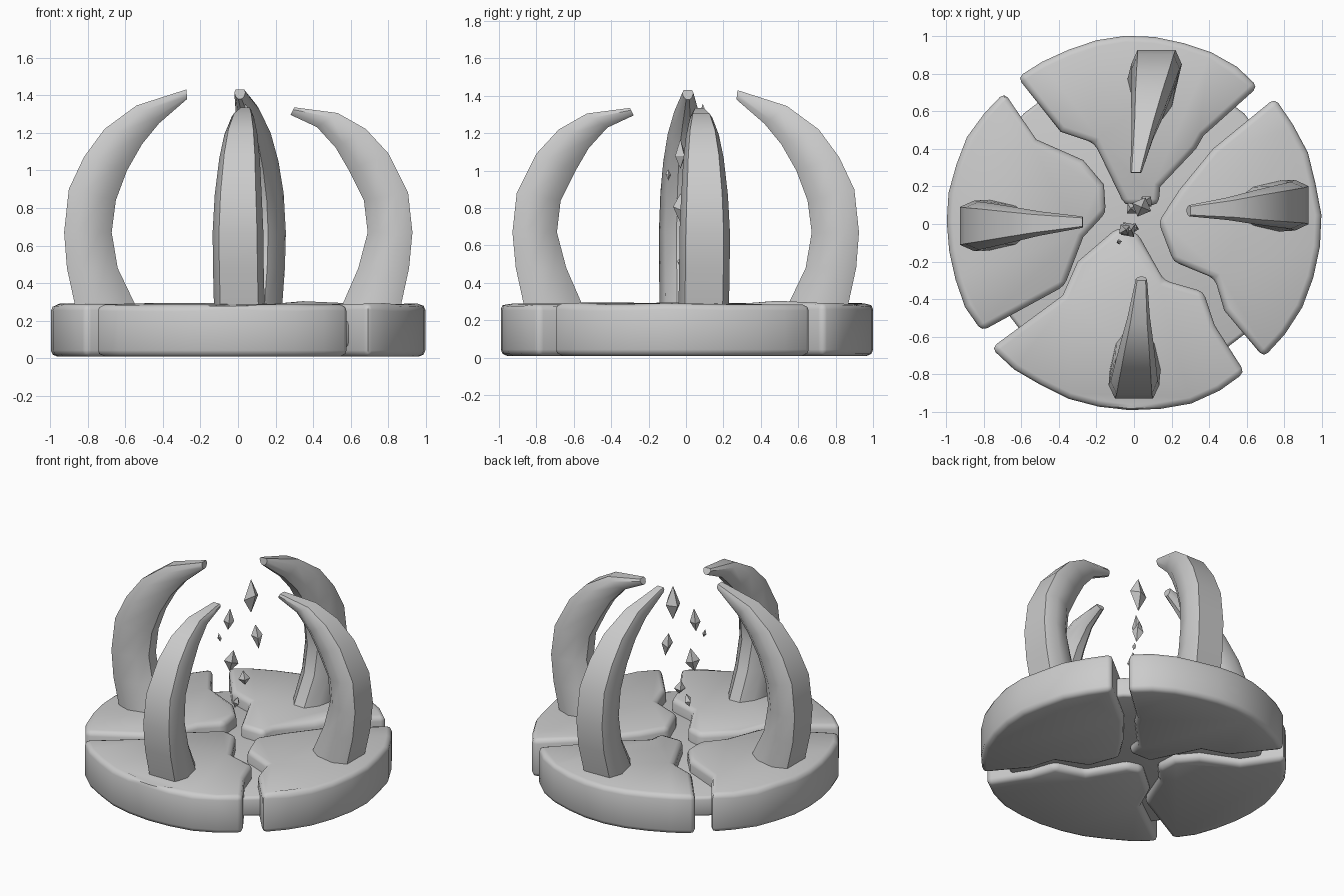
import bpy, bmesh, math, random
from mathutils import Matrix, Vector

if "Cube" in bpy.data.objects:
    bpy.data.objects.remove(bpy.data.objects["Cube"])

random.seed(4)


def make_object(name, bm, bevel=0, smooth=None):
    bmesh.ops.recalc_face_normals(bm, faces=bm.faces[:])
    mesh = bpy.data.meshes.new(name)
    bm.to_mesh(mesh)
    bm.free()
    ob = bpy.data.objects.new(name, mesh)
    bpy.context.collection.objects.link(ob)
    bpy.ops.object.select_all(action='DESELECT')
    ob.select_set(True)
    bpy.context.view_layer.objects.active = ob
    if bevel:
        m = ob.modifiers.new("bevel", 'BEVEL')
        m.width, m.segments = bevel, 2
        m.limit_method, m.angle_limit = 'ANGLE', math.radians(40)
        bpy.ops.object.modifier_apply(modifier=m.name)
    if smooth:
        bpy.ops.object.shade_smooth_by_angle(angle=math.radians(smooth))
    return ob


def slab(name, crack):
    """Stone wedge: jagged inner crack line closed by a chipped outer arc."""
    a0 = math.atan2(crack[-1][1], crack[-1][0])
    a1 = math.atan2(crack[0][1], crack[0][0])
    d = (a1 - a0 + math.pi) % (2 * math.pi) - math.pi
    n = 9
    pts = list(crack)
    for i in range(1, n):
        a = a0 + d * i / n
        r = 1.003 - random.uniform(0, 0.014)
        pts.append((r * math.cos(a), r * math.sin(a)))
    bm = bmesh.new()
    face = bm.faces.new([bm.verts.new((x, y, 0.01)) for x, y in pts])
    ext = bmesh.ops.extrude_face_region(bm, geom=[face])
    for v in ext["geom"]:
        if isinstance(v, bmesh.types.BMVert):
            v.co.z = 0.288 + random.uniform(-0.006, 0.006)
    return make_object(name, bm, 0.033, 50)


# Four broken slabs
slab("back_slab", [(-.62, .78), (-.39, .49), (-.21, .43), (-.05, .10), (.13, .10),
                   (.14, .20), (.33, .40), (.37, .47), (.66, .73)])
slab("left_slab", [(-.69, .70), (-.52, .45), (-.27, .34), (-.16, .21), (-.15, .06),
                   (-.27, -.07), (-.37, -.33), (-.81, -.57)])
slab("right_slab", [(.75, .67), (.42, .40), (.24, .18), (.13, .01), (.21, -.20),
                    (.43, -.29), (.48, -.46), (.69, -.71)])
slab("front_slab", [(-.76, -.66), (-.38, -.38), (-.30, -.20), (-.09, -.02), (.02, -.05),
                    (.16, -.30), (.37, -.36), (.43, -.54), (.59, -.79)])

# Recessed core visible inside the cracks
bm = bmesh.new()
bmesh.ops.create_cone(bm, cap_ends=True, segments=24, radius1=0.83, radius2=0.83,
                      depth=0.14, matrix=Matrix.Translation((0, 0, 0.13)))
make_object("inner_core", bm, 0.02, 50)

# Fang stations: outer radius, outer z, inner radius, inner z, half width
TALL = [(.86, .25, .53, .25, .135), (.91, .48, .64, .48, .135), (.925, .67, .672, .67, .135),
        (.90, .90, .65, .84, .128), (.82, 1.07, .59, 1.00, .115), (.71, 1.22, .51, 1.14, .095),
        (.54, 1.345, .42, 1.25, .065), (.275, 1.43, .27, 1.38, .03)]
SHORT = [(.86, .25, .54, .25, .135), (.91, .48, .64, .48, .135), (.928, .67, .69, .67, .135),
         (.905, .88, .67, .84, .125), (.80, 1.09, .59, 1.00, .108), (.68, 1.22, .52, 1.12, .088),
         (.53, 1.305, .42, 1.23, .06), (.30, 1.335, .28, 1.295, .03)]
# Cross-section: depth fraction (0 outer, 1 inner), width fraction
SECTION = [(0, .75), (.3, 1), (.75, .75), (1, .3), (1, -.3), (.75, -.75), (.3, -1), (0, -.75)]


def fang(name, stations, angle, base_off, tip_off):
    bm = bmesh.new()
    rot = Matrix.Rotation(math.radians(angle), 4, 'Z')
    rings = []
    for ro, zo, ri, zi, w in stations:
        s = min(1, max(0, (0.8 - (ro + ri) / 2) / 0.52))
        off = base_off + (tip_off - base_off) * s
        rings.append([bm.verts.new(rot @ Vector((ro + (ri - ro) * t, off + w * k,
                                                 zo + (zi - zo) * t)))
                      for t, k in SECTION])
    n = len(SECTION)
    for a, b in zip(rings, rings[1:]):
        for i in range(n):
            j = (i + 1) % n
            bm.faces.new((a[i], a[j], b[j], b[i]))
    bm.faces.new(rings[0])
    bm.faces.new(rings[-1])
    return make_object(name, bm, 0, 42)


# Four curved fangs
fang("left_fang", TALL, 180, .01, -.01)
fang("back_fang", TALL, 90, -.12, -.01)
fang("front_fang", SHORT, -90, 0, .04)
fang("right_fang", SHORT, 0, .10, .07)

# Floating crystal shards: x, y, z, radius, half height
SHARDS = [(.04, .09, 1.236, .055, .12), (-.05, -.03, 1.09, .035, .08), (-.08, -.095, .977, .015, .03),
          (.067, .12, .94, .037, .085), (-.03, -.03, .80, .048, .08), (-.01, .083, .64, .038, .05),
          (0, -.02, .505, .028, .045)]
for i, (x, y, z, r, h) in enumerate(SHARDS):
    bm = bmesh.new()
    turn = random.uniform(0, 1.5)
    ring = [bm.verts.new((r * math.cos(turn + k * math.pi / 2), r * math.sin(turn + k * math.pi / 2),
                          random.uniform(-.2, .2) * h)) for k in range(4)]
    top, bottom = bm.verts.new((0, 0, h)), bm.verts.new((0, 0, -h))
    for k in range(4):
        bm.faces.new((ring[k], ring[(k + 1) % 4], top))
        bm.faces.new((ring[(k + 1) % 4], ring[k], bottom))
    tilt = 0 if i == 0 else random.uniform(-.3, .3)
    bm.transform(Matrix.Translation((x, y, z)) @ Matrix.Rotation(tilt, 4, 'Y'))
    make_object(f"shard_{i + 1}", bm)
